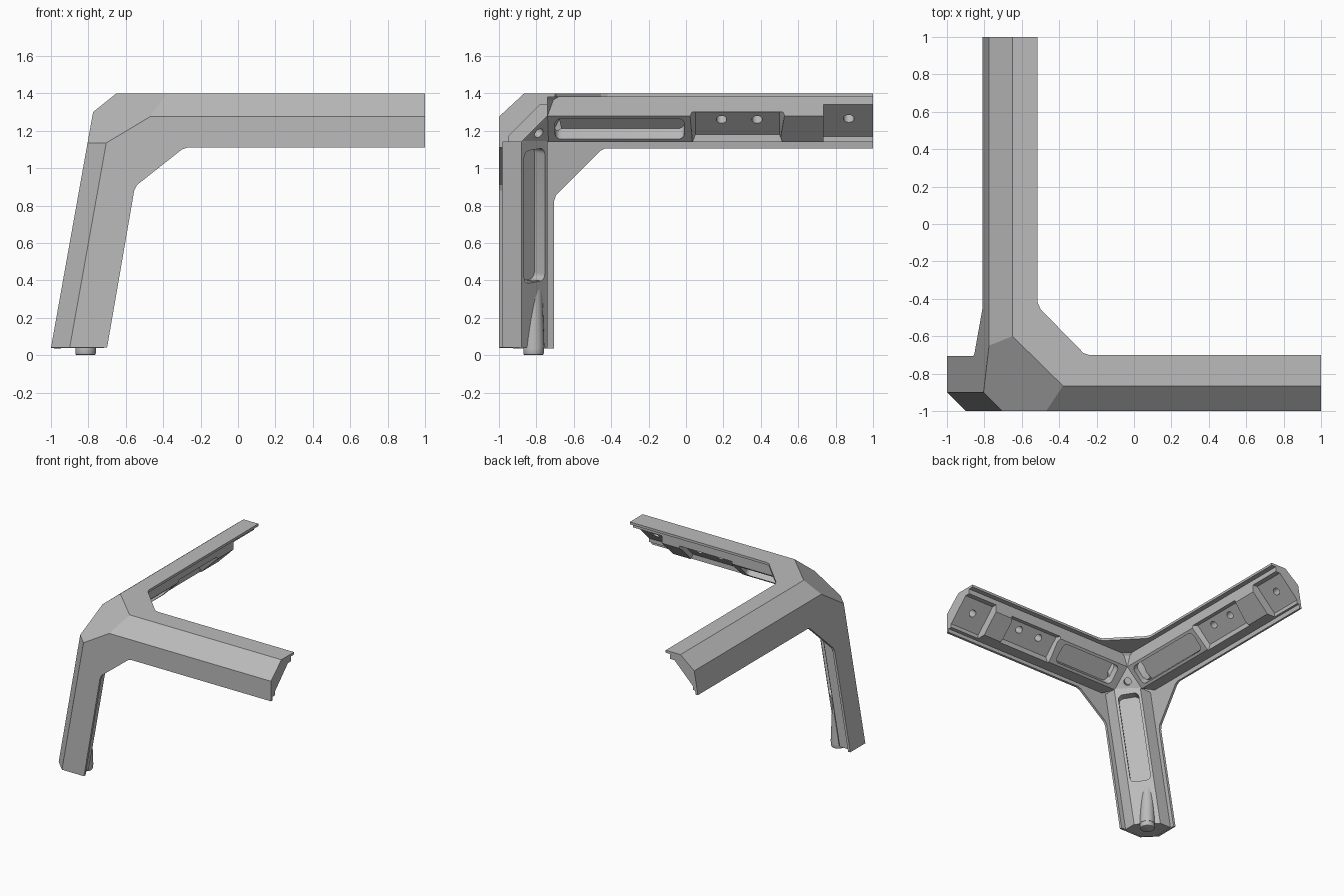
import bpy, bmesh, math
from mathutils import Vector, Matrix

if "Cube" in bpy.data.objects:
    bpy.data.objects.remove(bpy.data.objects["Cube"])

grey = bpy.data.materials.new("plain grey")
grey.use_nodes = True
COLOUR = (0.5, 0.5, 0.5, 1)
grey.diffuse_color = COLOUR
grey.node_tree.nodes["Principled BSDF"].inputs["Base Color"].default_value = COLOUR


def finish(bm, name):
    mesh = bpy.data.meshes.new(name)
    bm.to_mesh(mesh)
    bm.free()
    obj = bpy.data.objects.new(name, mesh)
    bpy.context.collection.objects.link(obj)
    mesh.materials.append(grey)
    return obj


def apply(obj, kind, **settings):
    mod = obj.modifiers.new(kind.title(), kind)
    for key, value in settings.items():
        setattr(mod, key, value)
    bpy.context.view_layer.objects.active = obj
    bpy.ops.object.modifier_apply(modifier=mod.name)


def cut(obj, cutter):
    cutter.hide_render = True
    apply(obj, "BOOLEAN", object=cutter, operation="DIFFERENCE", solver="EXACT")
    bpy.data.objects.remove(cutter)


def prism(name, start, end):
    """Solid between two matching sections."""
    bm = bmesh.new()
    a = [bm.verts.new(p) for p in start]
    b = [bm.verts.new(p) for p in end]
    bm.faces.new(a)
    bm.faces.new(b[::-1])
    for i in range(len(a)):
        j = (i + 1) % len(a)
        bm.faces.new((a[j], a[i], b[i], b[j]))
    bmesh.ops.recalc_face_normals(bm, faces=bm.faces)
    return finish(bm, name)


def frame(centre, along, normal):
    z = Vector(normal).normalized()
    x = Vector(along)
    x = (x - z * x.dot(z)).normalized()
    m = Matrix((x, z.cross(x), z)).transposed().to_4x4()
    return Matrix.Translation(centre) @ m


def pocket(centre, along, normal, length, width, depth, radius=0.035):
    """Rounded slot cutter sunk along the normal."""
    bm = bmesh.new()
    bmesh.ops.create_cube(bm, size=1)
    bmesh.ops.scale(bm, vec=(length, width, depth * 2), verts=bm.verts)
    upright = [e for e in bm.edges
               if abs(e.verts[0].co.z - e.verts[1].co.z) > depth]
    bmesh.ops.bevel(bm, geom=upright, offset=radius, segments=4,
                    profile=0.5, affect="EDGES")
    bmesh.ops.transform(bm, matrix=frame(centre, along, normal), verts=bm.verts)
    return finish(bm, "pocket_cutter")


def cylinder(name, matrix, r1, r2, depth, sides=24):
    bm = bmesh.new()
    bmesh.ops.create_cone(bm, cap_ends=True, segments=sides, radius1=r1,
                          radius2=r2, depth=depth, matrix=matrix)
    return finish(bm, name)


def hole(centre, normal):
    return cylinder("hole_cutter", frame(centre, (0.3, 0.2, 0.9), normal),
                    0.028, 0.028, 0.16)


# Leaning outer plane shared by the leg and the side arm
def lean(z):
    return -1 + 0.1786 * (z - 0.04)


def on_lean(y, z):
    return (lean(z), y, z)


# Outer skin: three broad faces, three chamfers, one corner facet
A, B = on_lean(-0.65, 1.30), (-0.65, -0.60, 1.40)
C, D = (-0.38, -0.865, 1.40), (-0.47, -1, 1.275)
E, F = (lean(1.135) + 0.1, -1, 1.135), on_lean(-0.9, 1.135)
x_low, x_high = (1, -1, 1.275), (1, -0.865, 1.40)
y_low, y_high = on_lean(1, 1.30), (-0.65, 1, 1.40)
leg_front, leg_side = (-0.9, -1, 0.04), (-1, -0.9, 0.04)
skin_faces = [
    [E, D, x_low, (1, -1, 1.11), (-0.27, -1, 1.11), (-0.30, -1, 1.10),
     (-0.54, -1, 0.91), (-0.555, -1, 0.88), (-0.70, -1, 0.04), leg_front],
    [C, B, y_high, (-0.515, 1, 1.40), (-0.515, -0.42, 1.40),
     (-0.50, -0.455, 1.40), (-0.27, -0.69, 1.40), (-0.24, -0.70, 1.40),
     (1, -0.70, 1.40), x_high],
    [A, F, leg_side, on_lean(-0.705, 0.04), on_lean(-0.705, 0.83),
     on_lean(-0.695, 0.86), on_lean(-0.46, 1.095), on_lean(-0.43, 1.11),
     on_lean(1, 1.11), y_low],
    [F, E, leg_front, leg_side],
    [D, C, x_high, x_low],
    [B, A, y_low, y_high],
    [A, B, C, D, E, F],
]
bm = bmesh.new()
verts = {}
for pts in skin_faces:
    bm.faces.new([verts.setdefault(p, bm.verts.new(p) if p not in verts else None)
                  for p in pts])
bmesh.ops.recalc_face_normals(bm, faces=bm.faces)
bm.faces.ensure_lookup_table()
if bm.faces[0].normal.y > 0:
    bmesh.ops.reverse_faces(bm, faces=bm.faces)
skin = finish(bm, "outer_skin")
apply(skin, "SOLIDIFY", thickness=0.02, offset=-1, use_even_offset=True)


# Arm cores, running along t with section (u inward, z up)
def x_place(t, u, z):
    return (t, -1 + u, z)


def y_place(t, u, z):
    return (-0.815 + u, t, z)


INNER = [(0.26, 1.385), (0.26, 1.28), (0.12, 1.14)]


def arm(name, place, outer, starts, slot, seat, holes):
    section = outer + INNER
    core = prism(name, [place(t, *p) for t, p in zip(starts, section)],
                 [place(1, *p) for p in section])
    along = Vector(place(1, 0, 0)) - Vector(place(0, 0, 0))
    normal = Vector(place(0, 1, 0)) - Vector(place(0, 0, 1))
    mid = sum(slot) / 2
    cut(core, pocket(place(mid, 0.19, 1.21), along, normal,
                     slot[1] - slot[0], 0.155, 0.08))
    # shallow seat with sloping ends
    floor = [(0.11, 1.18), (0.23, 1.30), (0.28, 1.30), (0.28, 1.10), (0.11, 1.10)]
    slope = [0.03, 0.03, 0, 0, 0]
    cut(core, prism("seat_cutter",
                    [place(seat[0] + s, *p) for s, p in zip(slope, floor)],
                    [place(seat[1] - s, *p) for s, p in zip(slope, floor)]))
    # deep seat at the free end
    deep = [(0.05, 1.17), (0.22, 1.34), (0.30, 1.34), (0.30, 1.10), (0.05, 1.10)]
    cut(core, prism("end_cutter", [place(0.735, *p) for p in deep],
                    [place(1.1, *p) for p in deep]))
    for t in holes:
        cut(core, hole(place(t, 0.19, 1.26), normal))
    cut(core, hole(place(0.87, 0.145, 1.265), normal))
    return core


x_core = arm("right_arm_core", x_place, [(0.01, 1.14), (0.01, 1.27), (0.14, 1.39)],
             [-0.5, -0.42, -0.34, -0.53, -0.56, -0.56],
             (-0.49, 0.05), (0.09, 0.59), (0.26, 0.45))
y_core = arm("rear_arm_core", y_place, [(0.02, 1.14), (0.05, 1.29), (0.17, 1.39)],
             [-0.68, -0.6, -0.56, -0.71, -0.74, -0.74],
             (-0.70, -0.01), (0.02, 0.53), (0.19, 0.38))

# Leg core with its long slot
leg_section = [(0.1, 0.01), (0.26, 0.01), (0.26, 0.12),
               (0.12, 0.26), (0.01, 0.26), (0.01, 0.1)]
tops = [1.12, 1.14, 1.15, 1.15, 1.14, 1.12]
leg = prism("leg_core",
            [(lean(0.04) + a, b - 1, 0.04) for a, b in leg_section],
            [(lean(z) + a, b - 1, z) for z, (a, b) in zip(tops, leg_section)])
cut(leg, pocket((lean(0.745) + 0.19, -0.81, 0.745), (0.1786, 0, 1), (1, 1, -0.18),
                0.72, 0.155, 0.08))

# Corner block behind the facet, with a slanted inner triangle
triangle = [(-0.555, -0.74, 1.28), (-0.548, -0.88, 1.14), (-0.688, -0.74, 1.14)]
centre = sum((Vector(p) for p in triangle), Vector()) / 3
bm = bmesh.new()
for p in triangle:
    bm.verts.new(p)
for p in (A, B, C, D, E, F):
    bm.verts.new(Vector(p).lerp(centre, 0.06))
bmesh.ops.convex_hull(bm, input=bm.verts)
bmesh.ops.recalc_face_normals(bm, faces=bm.faces)
corner = finish(bm, "corner_block")
cut(corner, hole(centre, (1, 1, -1)))

# Foot pin and its boss merging into the leg
boss = cylinder("foot_boss", Matrix.Translation((-0.815, -0.815, 0.22)),
                0.058, 0.045, 0.36)
foot = cylinder("foot_pin", Matrix.Translation((-0.815, -0.815, 0.03)),
                0.055, 0.055, 0.06)
apply(foot, "BEVEL", width=0.01, segments=2, limit_method="ANGLE",
      angle_limit=math.radians(50))

for obj in (boss, foot, leg, x_core, y_core, corner):
    bpy.ops.object.select_all(action="DESELECT")
    obj.select_set(True)
    bpy.context.view_layer.objects.active = obj
    bpy.ops.object.shade_smooth_by_angle(angle=math.radians(30))
